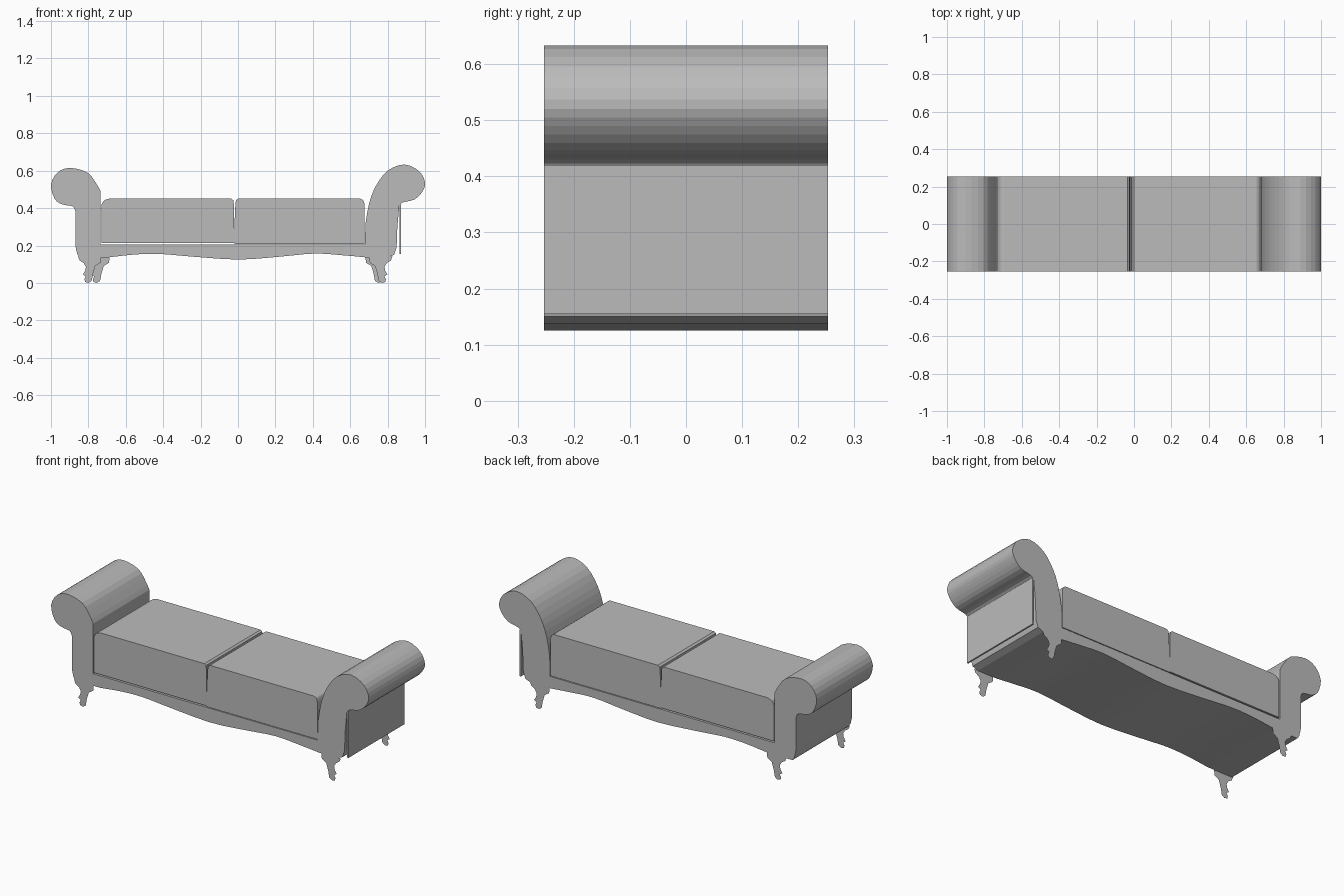
import bpy
import bmesh

cube = bpy.data.objects.get("Cube")
if cube:
    bpy.data.objects.remove(cube)

DEPTH = 0.253

grey = bpy.data.materials.new("grey_upholstery")
grey.use_nodes = True
colour = (0.5, 0.5, 0.5, 1)
grey.diffuse_color = colour
grey.node_tree.nodes["Principled BSDF"].inputs["Base Color"].default_value = colour


def smooth_path(points, steps=3):
    """Open Catmull-Rom curve through the points."""
    ext = [points[0]] + points + [points[-1]]
    out = []
    for a, b, c, d in zip(ext, ext[1:], ext[2:], ext[3:]):
        for i in range(steps):
            t = i / steps
            out.append(tuple(
                0.5 * (2 * q + (r - p) * t + (2 * p - 5 * q + 4 * r - s) * t * t
                       + (3 * q - p - 3 * r + s) * t ** 3)
                for p, q, r, s in zip(a, b, c, d)))
    return out + [points[-1]]


def profile_object(name, outline, y, depth=0):
    """Flat outline in the xz plane, optionally extruded along y."""
    bm = bmesh.new()
    face = bm.faces.new([bm.verts.new((x, y, z)) for x, z in outline])
    if depth:
        grown = bmesh.ops.extrude_face_region(bm, geom=[face])["geom"]
        verts = [v for v in grown if isinstance(v, bmesh.types.BMVert)]
        bmesh.ops.translate(bm, verts=verts, vec=(0, depth, 0))
        bmesh.ops.recalc_face_normals(bm, faces=bm.faces)
    mesh = bpy.data.meshes.new(name)
    bm.to_mesh(mesh)
    bm.free()
    mesh.materials.append(grey)
    obj = bpy.data.objects.new(name, mesh)
    bpy.context.collection.objects.link(obj)
    return obj


# Frame: wavy apron below, a scrolled arm at each end
apron = smooth_path([(-.69, .137), (-.55, .152), (-.42, .155), (-.26, .142),
                     (0, .125), (.22, .14), (.41, .157), (.57, .147), (.68, .137)])
arm_plus = smooth_path([(.862, .41), (.88, .43), (.945, .447), (.987, .49), (1, .537),
                        (.97, .596), (.89, .633), (.80, .60), (.735, .515),
                        (.70, .42), (.682, .32)])
arm_minus = smooth_path([(-.735, .49), (-.757, .53), (-.805, .59), (-.90, .615),
                         (-.965, .59), (-1, .525), (-.98, .45), (-.94, .42),
                         (-.885, .41), (-.87, .385)])
frame = ([(-.848, .137)] + apron + [(.80, .137), (.835, .15), (.848, .19), (.852, .30)]
         + arm_plus + [(.678, .205), (-.735, .205)] + arm_minus
         + [(-.87, .20), (-.86, .155)])
profile_object("frame_with_scroll_arms", frame, -DEPTH, 2 * DEPTH)

# Upright plate closing the outside of one arm
profile_object("end_panel", [(.863, .155), (.872, .155), (.872, .42), (.863, .42)],
               -DEPTH, 2 * DEPTH)

# Two seat cushions with softened upper corners
left_edge = smooth_path([(-.73, .42), (-.715, .441), (-.69, .45)])
profile_object("seat_cushion_right",
               [(-.02, .213), (-.73, .213)] + left_edge
               + [(-.035, .45), (-.025, .442), (-.022, .42), (-.02, .29)],
               -DEPTH, 2 * DEPTH)
right_edge = smooth_path([(.655, .45), (.67, .441), (.677, .42)])
profile_object("seat_cushion_left",
               [(.677, .209), (-.02, .209), (-.02, .29), (-.014, .42), (-.011, .442),
                (0, .45)] + right_edge,
               -DEPTH, 2 * DEPTH)

# Flat cabriole legs, foot turned outward
LEG = [(-.064, .14), (-.06, .108), (-.032, .09), (-.02, .05), (-.013, .012), (.004, 0),
       (.023, .005), (.026, .02), (.018, .035), (.034, .045), (.022, .065), (.018, .085),
       (.03, .106), (.052, .12), (.06, .14)]
for name, x, side, y in (("front_right_leg", -.795, -1, -DEPTH),
                         ("back_right_leg", -.75, -1, DEPTH),
                         ("front_left_leg", .765, 1, -DEPTH),
                         ("back_left_leg", .745, 1, DEPTH)):
    profile_object(name, [(x + side * u, z) for u, z in LEG], y)
